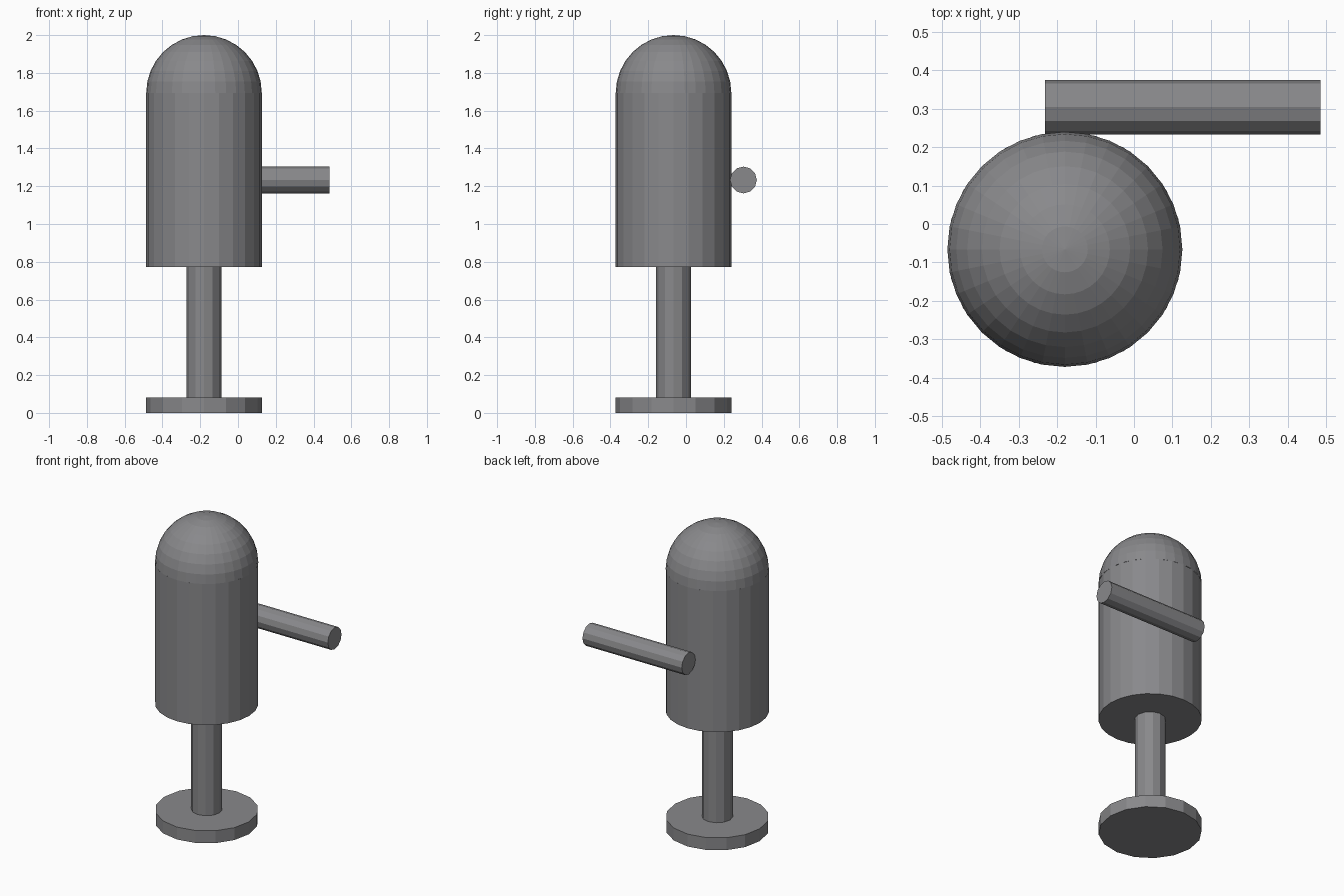
import bpy, bmesh
from math import pi

if "Cube" in bpy.data.objects:
    bpy.data.objects.remove(bpy.data.objects["Cube"])

CX, CY, R = -0.18, -0.066, 0.306   # shared axis and main radius

# dark grey finish for every part
dark_grey = bpy.data.materials.new("dark_grey")
dark_grey.diffuse_color = (0.25, 0.25, 0.26, 1)
dark_grey.use_nodes = True
dark_grey.node_tree.nodes["Principled BSDF"].inputs["Base Color"].default_value = dark_grey.diffuse_color


def add_object(name, bm, location, rotation=(0, 0, 0)):
    mesh = bpy.data.meshes.new(name)
    bm.to_mesh(mesh)
    bm.free()
    mesh.materials.append(dark_grey)
    ob = bpy.data.objects.new(name, mesh)
    ob.location, ob.rotation_euler = location, rotation
    bpy.context.collection.objects.link(ob)
    return ob


def cylinder(name, sides, radius, length, center, rotation=(0, 0, 0)):
    bm = bmesh.new()
    bmesh.ops.create_cone(bm, cap_ends=True, segments=sides, radius1=radius,
                          radius2=radius, depth=length)
    return add_object(name, bm, center, rotation)


def upright(name, sides, radius, z0, z1):
    return cylinder(name, sides, radius, z1 - z0, (CX, CY, (z0 + z1) / 2))


# foot disc, post and main body stacked on one axis
upright("base", 16, R, 0.0, 0.081)
upright("post", 12, 0.092, 0.081, 0.772)
upright("body", 24, R, 0.772, 1.694)

# rounded top: upper half of a sphere
bm = bmesh.new()
bmesh.ops.create_uvsphere(bm, u_segments=32, v_segments=16, radius=R)
bmesh.ops.delete(bm, geom=[v for v in bm.verts if v.co.z < -0.001], context='VERTS')
add_object("dome", bm, (CX, CY, 1.694))

# horizontal arm lying against the back of the body
cylinder("side_arm", 12, 0.071, 0.717, (0.127, 0.304, 1.233), (0, pi / 2, 0))
